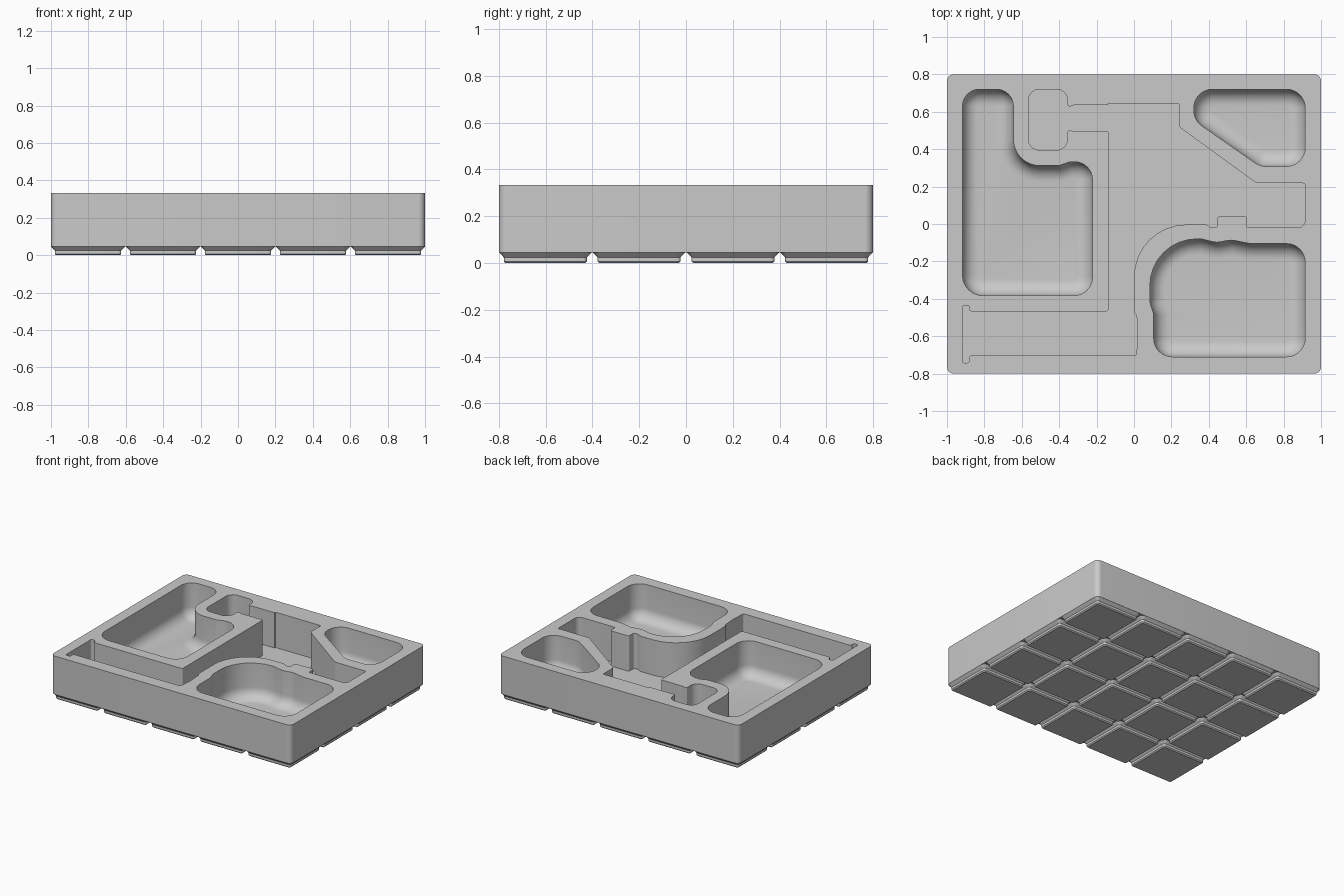
import bpy, bmesh, math
from mathutils import Vector

if "Cube" in bpy.data.objects:
    bpy.data.objects.remove(bpy.data.objects["Cube"], do_unlink=True)

GREY = (0.59, 0.59, 0.59, 1)
grey = bpy.data.materials.new("plain grey")
grey.use_nodes = True
grey.diffuse_color = GREY
grey.node_tree.nodes["Principled BSDF"].inputs["Base Color"].default_value = GREY

TOP, FLOOR, BASE = 0.334, 0.068, 0.0455
PITCH = 0.401


def ring(corners, inset=0.0, segs=8):
    """Rounded outline of counter-clockwise (x, y, radius) corners, moved inwards."""
    pts = [Vector(c[:2]) for c in corners]
    n = len(pts)
    dirs = [(pts[(i + 1) % n] - pts[i]).normalized() for i in range(n)]
    out = []
    for i, (p, c) in enumerate(zip(pts, corners)):
        a, b = dirs[i - 1], dirs[i]
        n1, n2 = Vector((-a.y, a.x)), Vector((-b.y, b.x))
        p = p + (n1 + n2) * inset / (1 + n1.dot(n2))
        turn = math.atan2(a.x * b.y - a.y * b.x, a.dot(b))
        side = math.copysign(1, turn)
        r = max(c[2] - side * inset, 0.003)
        centre = p - a * r * math.tan(abs(turn) / 2) + n1 * r * side
        for k in range(segs + 1):
            t = abs(turn) * k / segs
            out.append(centre + r * (a * math.sin(t) - n1 * side * math.cos(t)))
    return out


def add_ring(bm, pts, z):
    return [bm.verts.new((p.x, p.y, z)) for p in pts]


def skin(bm, loops):
    """Join successive vertex rings with quads and cap the last one."""
    for one, two in zip(loops, loops[1:]):
        for i in range(len(one)):
            j = (i + 1) % len(one)
            bm.faces.new((one[i], one[j], two[j], two[i]))
    bm.faces.new(loops[-1])


def finish(bm, name):
    bmesh.ops.recalc_face_normals(bm, faces=bm.faces[:])
    mesh = bpy.data.meshes.new(name)
    bm.to_mesh(mesh)
    bm.free()
    mesh.materials.append(grey)
    obj = bpy.data.objects.new(name, mesh)
    bpy.context.collection.objects.link(obj)
    bpy.ops.object.select_all(action='DESELECT')
    obj.select_set(True)
    bpy.context.view_layer.objects.active = obj
    bpy.ops.object.shade_smooth_by_angle(angle=math.radians(30))
    return obj


def rect(hx, hy, r):
    return [(-hx, -hy, r), (hx, -hy, r), (hx, hy, r), (-hx, hy, r)]


def scoop(corners, fillet=0.085, steps=8):
    """Pocket rings from the rim down to a floor with a rounded edge."""
    rings = [(ring(corners), TOP)]
    for k in range(steps + 1):
        t = math.pi / 2 * k / steps
        rings.append((ring(corners, fillet * (1 - math.cos(t))),
                      FLOOR + fillet * (1 - math.sin(t))))
    return rings


# Rounded storage pockets
left_pocket = scoop([
    (-.917, -.383, .11), (-.222, -.383, .1), (-.222, .332, .095), (-.345, .332, .1),
    (-.40, .312, .05), (-.645, .312, .14), (-.645, .72, .09), (-.917, .72, .09)])
front_pocket = scoop([
    (.105, -.71, .1), (.915, -.71, .1), (.915, -.105, .1), (.62, -.105, .2),
    (.52, -.085, .1), (.44, -.1, .1), (.36, -.08, .09), (.085, -.08, .25),
    (.085, -.42, .1), (.105, -.48, .05)])
back_pocket = scoop([
    (.32, .72, .1), (.32, .555, .1), (.674, .308, .1), (.915, .308, .1), (.915, .72, .1)])

# Straight-walled recess shaped to hold a tool
S = 0.012
recess_outline = ring([
    (-.918, -.742, S), (-.88, -.742, S), (-.88, -.703, S), (.012, -.703, S),
    (.02, -.6, .1), (.014, -.49, S), (0, -.475, S), (0, -.003, .28),
    (.39, -.003, .03), (.41, -.02, .03), (.447, -.02, S), (.447, .042, S),
    (.603, .042, S), (.603, -.02, S), (.915, -.02, .04), (.915, .218, S),
    (.655, .218, .04), (.24, .52, .03), (.24, .645, .006), (-.14, .645, .004),
    (-.14, .635, .004), (-.325, .635, .02), (-.355, .622, S), (-.355, .72, .06),
    (-.565, .72, .06), (-.565, .395, .06), (-.355, .395, .06), (-.355, .508, S),
    (-.325, .494, .02), (-.137, .494, .006), (-.137, -.467, S), (-.88, -.467, S),
    (-.88, -.435, S), (-.918, -.435, S)])
recess = [(recess_outline, TOP), (recess_outline, FLOOR)]

# Tray body: outer wall and pocket walls, joined by a pierced top face
body_outline = ring(rect(1.0, 0.8, 0.036))
outer = [(body_outline, TOP), (body_outline, BASE)]
bm = bmesh.new()
rim_edges = []
for wall in (outer, left_pocket, front_pocket, back_pocket, recess):
    loops = [add_ring(bm, pts, z) for pts, z in wall]
    skin(bm, loops)
    rim = loops[0]
    rim_edges += [bm.edges.get((rim[i - 1], rim[i])) for i in range(len(rim))]
bmesh.ops.triangle_fill(bm, edges=rim_edges, use_beauty=True, normal=(0, 0, 1))
finish(bm, "tray_body")

# Grid of stepped feet sharing one mesh
profile = [(.198, .036, BASE), (.1775, .0155, .0248), (.1775, .0155, .0076), (.170, .008, 0)]
bm = bmesh.new()
loops = [add_ring(bm, ring(rect(h, h, r)), z) for h, r, z in profile]
skin(bm, loops)
bm.faces.new(loops[0])
foot = finish(bm, "foot")
for col in range(5):
    for row in range(4):
        item = foot if col == row == 0 else foot.copy()
        if item is not foot:
            bpy.context.collection.objects.link(item)
        item.location = ((col - 2) * PITCH, (row - 1.5) * PITCH, 0)
